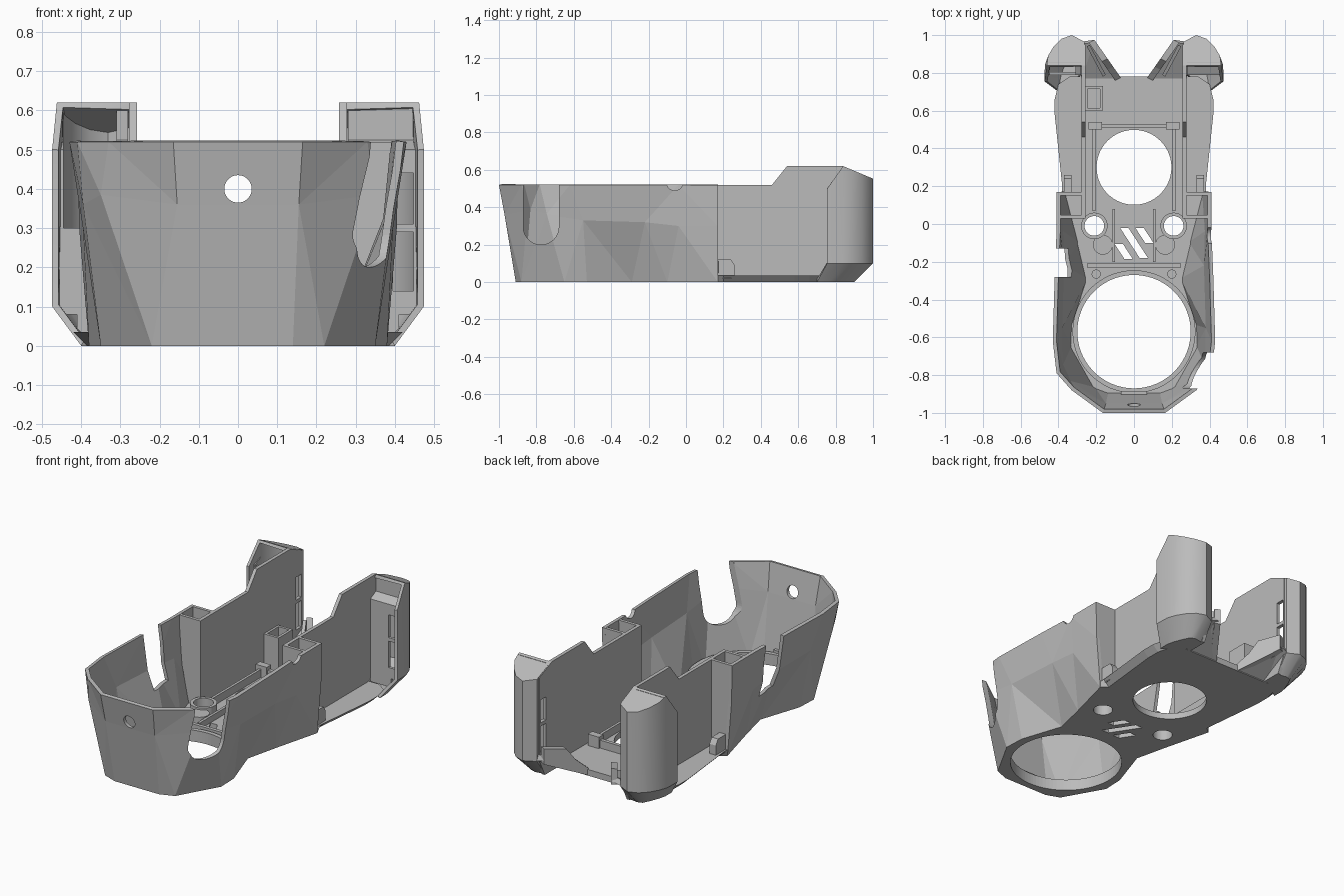
import bpy, bmesh, math
from mathutils import Matrix, Vector

if "Cube" in bpy.data.objects:
    bpy.data.objects.remove(bpy.data.objects["Cube"])

grey = bpy.data.materials.new("matte grey")
grey.use_nodes = True
grey.diffuse_color = (0.5, 0.5, 0.5, 1)
grey.node_tree.nodes["Principled BSDF"].inputs["Base Color"].default_value = (0.5, 0.5, 0.5, 1)


def finish(name, bm, mirror=False, thick=0):
    mesh = bpy.data.meshes.new(name)
    bm.to_mesh(mesh)
    bm.free()
    mesh.materials.append(grey)
    ob = bpy.data.objects.new(name, mesh)
    bpy.context.collection.objects.link(ob)
    if mirror:
        m = ob.modifiers.new("mirror", 'MIRROR')
        m.use_mirror_merge = False
        apply(ob, m)
    if thick:
        m = ob.modifiers.new("thickness", 'SOLIDIFY')
        m.thickness, m.offset = thick, -1
        m.use_even_offset = True
        m.thickness_clamp = 1
        apply(ob, m)
    return ob


def apply(ob, mod):
    bpy.context.view_layer.objects.active = ob
    bpy.ops.object.modifier_apply(modifier=mod.name)


def box(name, lo, hi, mirror=False):
    bm = bmesh.new()
    lo, hi = Vector(lo), Vector(hi)
    bmesh.ops.create_cube(bm, size=1, matrix=Matrix.Translation((lo + hi) / 2)
                          @ Matrix.Diagonal((*(hi - lo), 1)))
    return finish(name, bm, mirror)


def rod(name, at, r, depth, axis='Z', mirror=False, sides=48):
    bm = bmesh.new()
    turn = {'Z': Matrix(), 'Y': Matrix.Rotation(math.pi / 2, 4, 'X'),
            'X': Matrix.Rotation(math.pi / 2, 4, 'Y')}[axis]
    bmesh.ops.create_cone(bm, cap_ends=True, segments=sides, radius1=r, radius2=r,
                          depth=depth, matrix=Matrix.Translation(at) @ turn)
    return finish(name, bm, mirror)


def prism(name, pts, offset, mirror=False):
    """Extrude a flat polygon of 3D points along offset."""
    bm = bmesh.new()
    face = bm.faces.new([bm.verts.new(p) for p in pts])
    ext = bmesh.ops.extrude_face_region(bm, geom=[face])
    bmesh.ops.translate(bm, vec=offset, verts=[v for v in ext["geom"] if isinstance(v, bmesh.types.BMVert)])
    bmesh.ops.recalc_face_normals(bm, faces=bm.faces)
    return finish(name, bm, mirror)


def loft(rings):
    bm = bmesh.new()
    rows = [[bm.verts.new(p) for p in ring] for ring in rings]
    for a, b in zip(rows, rows[1:]):
        for i in range(len(a) - 1):
            bm.faces.new((a[i], a[i + 1], b[i + 1], b[i]))
    return bm, rows


def cut(target, *cutters):
    for c in cutters:
        m = target.modifiers.new("cut", 'BOOLEAN')
        m.operation, m.solver, m.object = 'DIFFERENCE', 'EXACT', c
        apply(target, m)


def drop(*obs):
    for ob in obs:
        bpy.data.objects.remove(ob)


def level(pts, z):
    return [(x, y, z) for x, y in pts]


def both(half):
    """Half outline listed back to front, continued along the other side."""
    return [(-x, y, z) for x, y, z in half] + half[::-1]


# Faceted front shell
base = [(0.38, 0.17), (0.31, -0.10), (0.265, -0.29), (0.345, -0.53), (0.35, -0.65), (0.22, -0.88), (0.14, -0.91)]
waist = [(0.405, 0.17, 0.3), (0.395, -0.04, 0.3), (0.39, -0.22, 0.32), (0.40, -0.55, 0.33),
         (0.395, -0.75, 0.36), (0.35, -0.845, 0.385), (0.155, -0.97, 0.36)]
rim = [(0.41, 0.17), (0.41, -0.04), (0.42, -0.28), (0.43, -0.62), (0.41, -0.79), (0.33, -0.88), (0.165, -1.0)]
bm, rows = loft([both(level(base, 0)), both(waist), both(level(rim, 0.52))])
bmesh.ops.triangulate(bm, faces=bm.faces)
shell = finish("front_shell", bm, thick=0.02)
cuts = [rod("port_cut", (0, -0.95, 0.4), 0.035, 0.4, 'Y'),
        rod("slot_round_cut", (0.4, -0.775, 0.295), 0.095, 0.36, 'X'),
        box("slot_cut", (0.22, -0.87, 0.295), (0.58, -0.68, 0.7)),
        rod("rim_notch_cut", (0.4, -0.06, 0.535), 0.045, 0.3, 'X'),
        box("side_notch_cut", (-0.6, -0.28, 0.22), (-0.3, -0.13, 0.7))]
cut(shell, *cuts)
drop(*cuts)

# Floor with openings and a chamfered rear flange
rear = [(0.34, 0.78), (0.40, 0.74), (0.42, 0.66), (0.42, 0.58), (0.38, 0.2)]
under = both(level([(x - 0.035, y) for x, y in rear] + base, 0))
bm, rows = loft([ring + ring[:1] for ring in (under, both(level(rear + base, 0.035)))])
bmesh.ops.remove_doubles(bm, verts=bm.verts, dist=0.0001)
bmesh.ops.holes_fill(bm, edges=bm.edges)
bmesh.ops.recalc_face_normals(bm, faces=bm.faces)
floor = finish("floor", bm)
collar = rod("lens_collar", (0, -0.57, 0.035), 0.325, 0.06, sides=96)
bosses = rod("bolt_bosses", (0.21, -0.01, 0.045), 0.07, 0.08, mirror=True)
cuts = [rod("large_opening", (0, -0.57, 0), 0.3, 0.4, sides=96),
        rod("rear_opening", (0, 0.3, 0), 0.198, 0.4, sides=96),
        rod("bolt_holes", (0.21, -0.01, 0), 0.052, 0.4, mirror=True)]
for x, y, half in ((-0.055, -0.145, 0.04), (0.0, -0.1, 0.08), (0.055, -0.06, 0.04)):
    dx = half * 0.65
    cuts.append(prism("vent_cut", [(x + dx - 0.022, y - half, -0.1), (x + dx + 0.022, y - half, -0.1),
                                   (x - dx + 0.022, y + half, -0.1), (x - dx - 0.022, y + half, -0.1)], (0, 0, 0.3)))
cut(floor, *cuts)
cut(collar, cuts[0])
cut(bosses, cuts[2])
drop(*cuts)

# Floor details: pads, ribs, tray and clip
rod("round_pads", (0.165, -0.11, 0.045), 0.052, 0.06, mirror=True)
rod("screw_pads", (0.2, -0.265, 0.03), 0.024, 0.03, mirror=True)
box("tray_front_rib", (-0.25, -0.23, 0.02), (0.25, -0.21, 0.07))
box("tray_side_ribs", (0.1, -0.2, 0.02), (0.115, 0.08, 0.07), True)
box("channel_ribs", (0.205, 0.07, 0.02), (0.22, 0.53, 0.08), True)
box("channel_cross_rib", (-0.2, 0.51, 0.02), (0.2, 0.53, 0.08))
box("channel_corner_blocks", (0.17, 0.5, 0.02), (0.24, 0.54, 0.1), True)
box("front_catch", (-0.07, -0.91, 0.06), (0.07, -0.885, 0.08))
clip = box("clip_block", (-0.26, 0.60, 0.02), (-0.165, 0.73, 0.23))
hollow = box("clip_cut", (-0.245, 0.615, 0.06), (-0.18, 0.715, 0.3))
cut(clip, hollow)
drop(hollow)

# Recessed side walls, taller towards the back
profile = [(0.03, 0), (0.90, 0), (0.95, 0.1), (0.95, 0.57), (0.84, 0.62), (0.54, 0.62), (0.46, 0.52), (0.03, 0.52)]
walls = prism("side_walls", [(0.258, y, z) for y, z in profile], (0.02, 0, 0), True)

# Pockets where the shell meets the side walls
for name, y, low, high in (("pocket_front_walls", 0.03, 0.325, 0.395), ("pocket_back_walls", 0.152, 0.37, 0.4)):
    prism(name, [(0.265, y, 0), (low, y, 0), (high - 0.01, y, 0.3), (high, y, 0.52), (0.265, y, 0.52)],
          (0, 0.018, 0), True)
prism("side_tabs", [(0.33, 0.16, 0.02), (0.33, 0.26, 0.02), (0.33, 0.26, 0.09),
                    (0.33, 0.24, 0.12), (0.33, 0.16, 0.12)], (0.04, 0, 0), True)

# Hollow rear posts with sloping caps and chamfered feet
foot = [(0.40, 0.70), (0.40, 0.76), (0.39, 0.80), (0.37, 0.85), (0.35, 0.89), (0.32, 0.90), (0.262, 0.89),
        (0.262, 0.80)]
post = [(0.474, 0.755), (0.472, 0.84), (0.455, 0.89), (0.425, 0.94), (0.385, 0.98), (0.33, 1.0), (0.262, 0.965),
        (0.262, 0.84)]
top = [(min(x, 0.462) if y > 0.8 else x, y, 0.5 if y < 0.8 else 0.62 - (y - 0.84) * 0.42) for x, y in post]
bm, rows = loft([level(foot, 0), level(post, 0.1), top])
bm.faces.new(rows[-1][1:])
bm.faces.new(rows[0][::-1])
posts = finish("rear_posts", bm, mirror=True, thick=0.016)

# Stepped plates closing the posts at the front
step = [(0.79, 0.03), (0.79, 0.50), (0.84, 0.525), (0.84, 0.615), (0.856, 0.615), (0.856, 0.515), (0.806, 0.49),
        (0.806, 0.03)]
plates = [prism(name, [(x, y, z) for y, z in step], (0.175, 0, 0))
          for name, x in (("left_post_plate", 0.28), ("right_post_plate", -0.455))]
lower = box("plate_trim", (0.41, 0.7, -0.1), (0.6, 0.9, 0.08), True)
window = box("window_cut", (-0.445, 0.7, 0.3), (-0.31, 0.9, 0.605))
cut(plates[0], lower)
cut(plates[1], lower, window)
drop(lower, window)
for z0, z1 in ((0.14, 0.29), (0.31, 0.44)):
    inner = box("post_slot_cut", (0.2, 0.89, z0), (0.3, 0.94, z1), True)
    front = box("plate_slot_cut", (0.395, 0.7, z0), (0.448, 0.9, z1))
    cut(posts, inner)
    cut(walls, inner)
    cut(plates[0], front)
    drop(inner, front)
bpy.ops.object.select_all(action='DESELECT')
posts.select_set(True)
bpy.context.view_layer.objects.active = posts
bpy.ops.object.shade_smooth_by_angle(angle=math.radians(32))

# Angled guides at the back edge
bm, rows = loft([[(0.28, 0.77, 0.0), (0.07, 0.77, 0.0)], [(0.28, 0.965, 0.1), (0.21, 0.975, 0.12)]])
bmesh.ops.triangulate(bm, faces=bm.faces)
finish("rear_guides", bm, mirror=True, thick=0.03)
prism("guide_ribs", [(0.07, 0.775, 0.0), (0.21, 0.975, 0.10), (0.21, 0.975, 0.19), (0.14, 0.875, 0.17),
                     (0.11, 0.832, 0.1), (0.07, 0.775, 0.04)], (0.03, -0.015, 0), True)
prism("guide_inner_ribs", [(0.15, 0.79, 0.02), (0.235, 0.95, 0.1), (0.235, 0.95, 0.18), (0.15, 0.79, 0.07)],
      (0.015, -0.01, 0), True)
